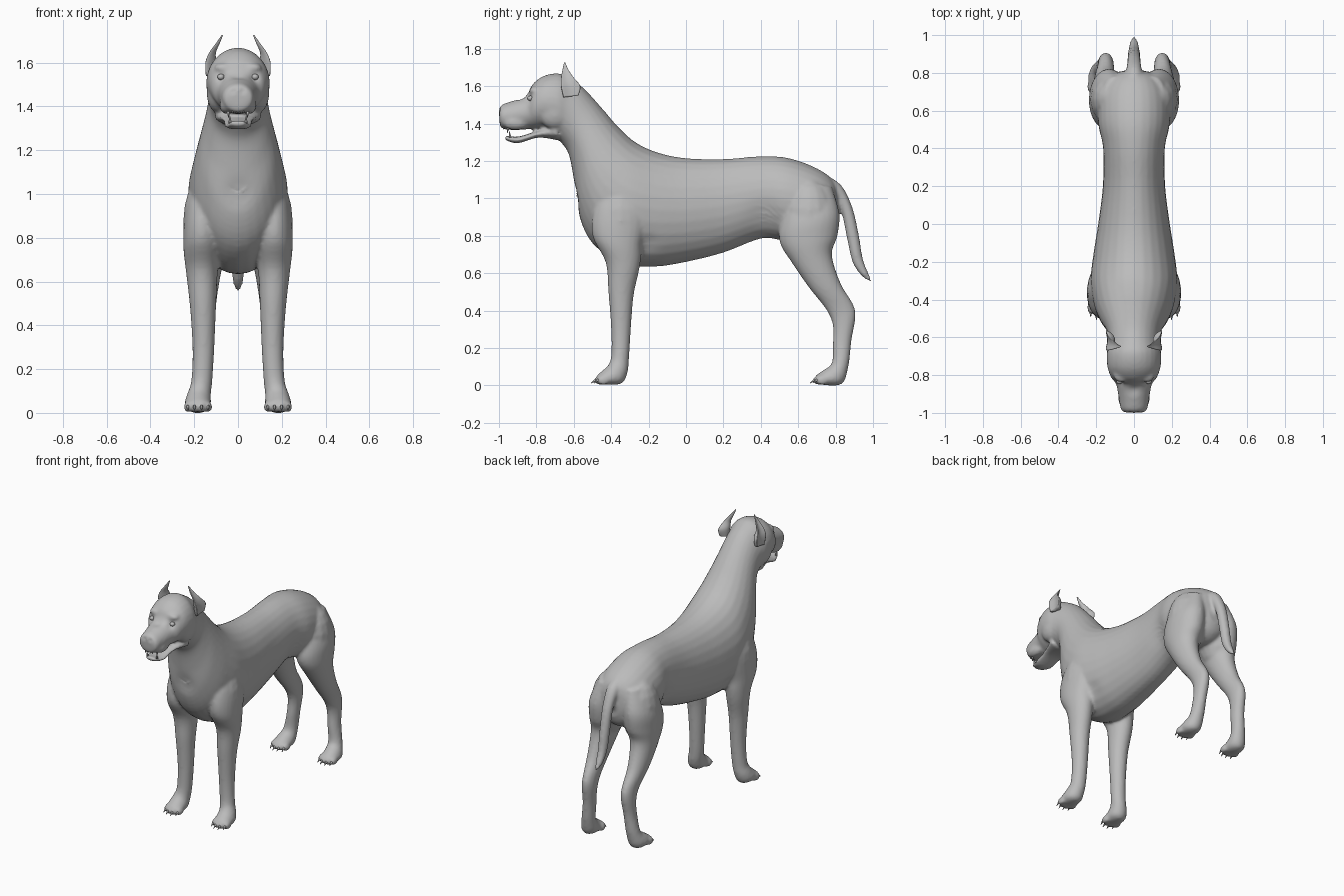
import bpy, bmesh
from math import sin, cos, pi, exp
from mathutils import Vector, Matrix

cube = bpy.data.objects.get("Cube")
if cube:
    bpy.data.objects.remove(cube)


def material(name, value):
    mat = bpy.data.materials.new(name)
    mat.use_nodes = True
    colour = (value, value, value, 1)
    mat.diffuse_color = colour
    mat.node_tree.nodes["Principled BSDF"].inputs["Base Color"].default_value = colour
    return mat


grey = material("plain grey", 0.5)


def spline(rings, steps):
    """Smoothly interpolate ring parameters (Catmull-Rom)."""
    rows = [Vector(r) for r in rings]
    rows = [rows[0]] + rows + [rows[-1]]
    out = []
    for a, b, c, d in zip(rows, rows[1:], rows[2:], rows[3:]):
        for i in range(steps):
            t = i / steps
            out.append(b + (c - a) * (t / 2) + (a * 2 - b * 5 + c * 4 - d) * (t * t / 2)
                       + (b * 3 - a - c * 3 + d) * (t ** 3 / 2))
    return out + [rows[-1]]


def loft(bm, rings, side=1, cup=0, steps=5, n=28):
    """Ring = (y, z) of two opposite outline points, half width, centre x."""
    loops = []
    for y1, z1, y2, z2, w, x in spline(rings, steps):
        loop = []
        for k in range(n):
            c, s = cos(2 * pi * k / n), sin(2 * pi * k / n)
            px = x + w * s - cup * abs(y2 - y1) * (1 - c * c)
            loop.append(bm.verts.new((side * px, (y1 + y2 + (y1 - y2) * c) / 2,
                                      (z1 + z2 + (z1 - z2) * c) / 2)))
        loops.append(loop)
    for a, b in zip(loops, loops[1:]):
        for k in range(n):
            bm.faces.new((a[k], a[k - 1], b[k - 1], b[k]))
    bm.faces.new(loops[0])
    bm.faces.new(loops[-1])


def blob(bm, pos, size, side=1):
    x, y, z = pos
    place = Matrix.Translation((side * x, y, z)) @ Matrix.Diagonal((*size, 1))
    bmesh.ops.create_uvsphere(bm, u_segments=16, v_segments=10, radius=1, matrix=place)


def spike(bm, base, tip, radius):
    base, tip = Vector(base), Vector(tip)
    d = tip - base
    place = Matrix.Translation((base + tip) / 2) @ d.to_track_quat("Z", "Y").to_matrix().to_4x4()
    bmesh.ops.create_cone(bm, cap_ends=True, segments=8, radius1=radius,
                          radius2=radius / 6, depth=d.length, matrix=place)


def finish(bm, name):
    bmesh.ops.recalc_face_normals(bm, faces=bm.faces)
    mesh = bpy.data.meshes.new(name)
    bm.to_mesh(mesh)
    bm.free()
    mesh.materials.append(grey)
    mesh.shade_smooth()
    obj = bpy.data.objects.new(name, mesh)
    bpy.context.collection.objects.link(obj)
    return obj


# Trunk, neck and head, from rump to muzzle
trunk = [(.815, .98, .81, .86, .05), (.79, 1.09, .78, .8, .12), (.7, 1.16, .7, .76, .18),
         (.55, 1.215, .52, .775, .19), (.4, 1.225, .4, .785, .165), (.2, 1.21, .2, .71, .165),
         (0, 1.215, 0, .66, .19), (-.15, 1.245, -.17, .635, .215), (-.27, 1.3, -.34, .65, .23),
         (-.36, 1.38, -.5, .76, .21), (-.43, 1.46, -.575, .92, .18), (-.5, 1.54, -.6, 1.1, .15),
         (-.56, 1.6, -.625, 1.23, .135), (-.62, 1.64, -.66, 1.29, .135),
         (-.68, 1.668, -.7, 1.33, .145), (-.76, 1.655, -.76, 1.37, .14),
         (-.82, 1.61, -.81, 1.37, .12), (-.855, 1.55, -.84, 1.37, .095),
         (-.93, 1.52, -.92, 1.365, .08), (-.985, 1.5, -.985, 1.375, .068),
         (-1, 1.47, -.997, 1.41, .04)]
jaw = [(-.7, 1.4, -.68, 1.31, .11), (-.8, 1.36, -.79, 1.325, .075),
       (-.9, 1.33, -.9, 1.295, .062), (-.968, 1.338, -.968, 1.312, .035)]
tail = [(.74, 1.13, .76, 1.0, .05), (.83, 1.07, .79, 1.0, .042), (.89, .95, .83, .93, .036),
        (.925, .8, .86, .79, .033), (.945, .68, .89, .66, .03), (.975, .6, .94, .585, .022),
        (1, .55, .993, .55, .006)]

# Legs
front_leg = [(-.42, 1.12, -.24, 1.1, .05, .13), (-.49, .95, -.2, .95, .078, .16),
             (-.5, .8, -.23, .75, .085, .165), (-.43, .66, -.25, .62, .072, .165),
             (-.415, .5, -.28, .48, .06, .16), (-.4, .3, -.295, .3, .05, .158),
             (-.4, .16, -.305, .14, .048, .165), (-.415, .11, -.315, .06, .054, .178),
             (-.44, .085, -.35, .008, .06, .183), (-.475, .055, -.46, .005, .055, .183)]
hind_leg = [(.58, 1.1, .78, 1.06, .06, .1), (.51, .9, .82, .92, .1, .13),
            (.5, .77, .81, .8, .1, .138), (.57, .65, .78, .7, .08, .15),
            (.66, .52, .825, .55, .06, .155), (.75, .405, .89, .44, .045, .15),
            (.785, .32, .907, .37, .042, .15), (.785, .22, .885, .24, .04, .157),
            (.78, .12, .868, .1, .046, .172), (.74, .085, .83, .006, .058, .183),
            (.695, .055, .71, .005, .055, .183)]

bm = bmesh.new()
for rings in (trunk, jaw, tail):
    loft(bm, [(*r, 0) for r in rings])
toes = [(x, y - abs(x - .183) * .5) for y in (-.465, .705) for x in (.137, .167, .199, .229)]
toes = [(x, 2 * y0 - y) for (x, y), y0 in zip(toes, [-.465] * 4 + [.705] * 4)]
for side in (1, -1):
    loft(bm, front_leg, side)
    loft(bm, hind_leg, side)
    for x, y in toes:
        blob(bm, (x, y, .028), (.019, .035, .026), side)
    # Cheeks, brows, lips and shoulder muscle
    blob(bm, (.09, -.7, 1.46), (.053, .09, .09), side)
    blob(bm, (.065, -.8, 1.575), (.045, .04, .025), side)
    blob(bm, (.05, -.91, 1.405), (.035, .07, .04), side)
    blob(bm, (.15, -.35, .88), (.1, .13, .2), side)
    blob(bm, (.12, .66, .88), (.115, .14, .22), side)
blob(bm, (0, -.975, 1.475), (.04, .025, .025))
body = finish(bm, "dog_body")

# Fuse the parts into one skin
bpy.context.view_layer.objects.active = body
body.select_set(True)
remesh = body.modifiers.new("fuse", "REMESH")
remesh.mode = "VOXEL"
remesh.voxel_size = .01
remesh.use_smooth_shade = True
smooth = body.modifiers.new("soften", "SMOOTH")
smooth.factor = .5
smooth.iterations = 5
for mod in ("fuse", "soften"):
    bpy.ops.object.modifier_apply(modifier=mod)

# Sculpted hollows: eye sockets, nostrils, breast groove, flank, elbow
dents = [((.08, -.845, 1.535), .022, .012), ((.022, -1, 1.47), .009, .008),
         ((0, -.58, 1.0), .06, .015), ((.17, .42, .9), .08, .012),
         ((.2, -.2, .75), .05, .01), ((0, -.88, 1.535), .025, .008)]
for v in body.data.vertices:
    p, normal = v.co.copy(), v.normal.copy()
    q = Vector((abs(p.x), p.y, p.z))
    for centre, radius, depth in dents:
        d = (q - Vector(centre)).length / radius
        if d < 3:
            v.co -= normal * depth * exp(-d * d)

# Ears: upright cupped leaves
ear = [(-.655, 1.54, -.575, 1.55, .02, .142), (-.668, 1.6, -.565, 1.6, .02, .145),
       (-.668, 1.645, -.6, 1.645, .012, .13), (-.66, 1.69, -.63, 1.69, .008, .098),
       (-.652, 1.727, -.645, 1.727, .003, .073)]
for name, side in (("left", 1), ("right", -1)):
    bm = bmesh.new()
    loft(bm, ear, side, cup=.25)
    finish(bm, name + "_ear")
    bm = bmesh.new()
    blob(bm, (.078, -.832, 1.535), (.016, .016, .014), side)
    finish(bm, name + "_eye")

# Claws and teeth
bm = bmesh.new()
for side in (1, -1):
    for x, y in toes:
        spike(bm, (side * x, y - .025, .03), (side * x, y - .05, .012), .008)
finish(bm, "claws")
bm = bmesh.new()
for side in (1, -1):
    spike(bm, (side * .045, -.95, 1.385), (side * .043, -.955, 1.35), .009)
    spike(bm, (side * .036, -.94, 1.325), (side * .038, -.945, 1.36), .008)
    for x in (.008, .024):
        spike(bm, (side * x, -.975, 1.385), (side * x, -.975, 1.367), .007)
finish(bm, "teeth")
